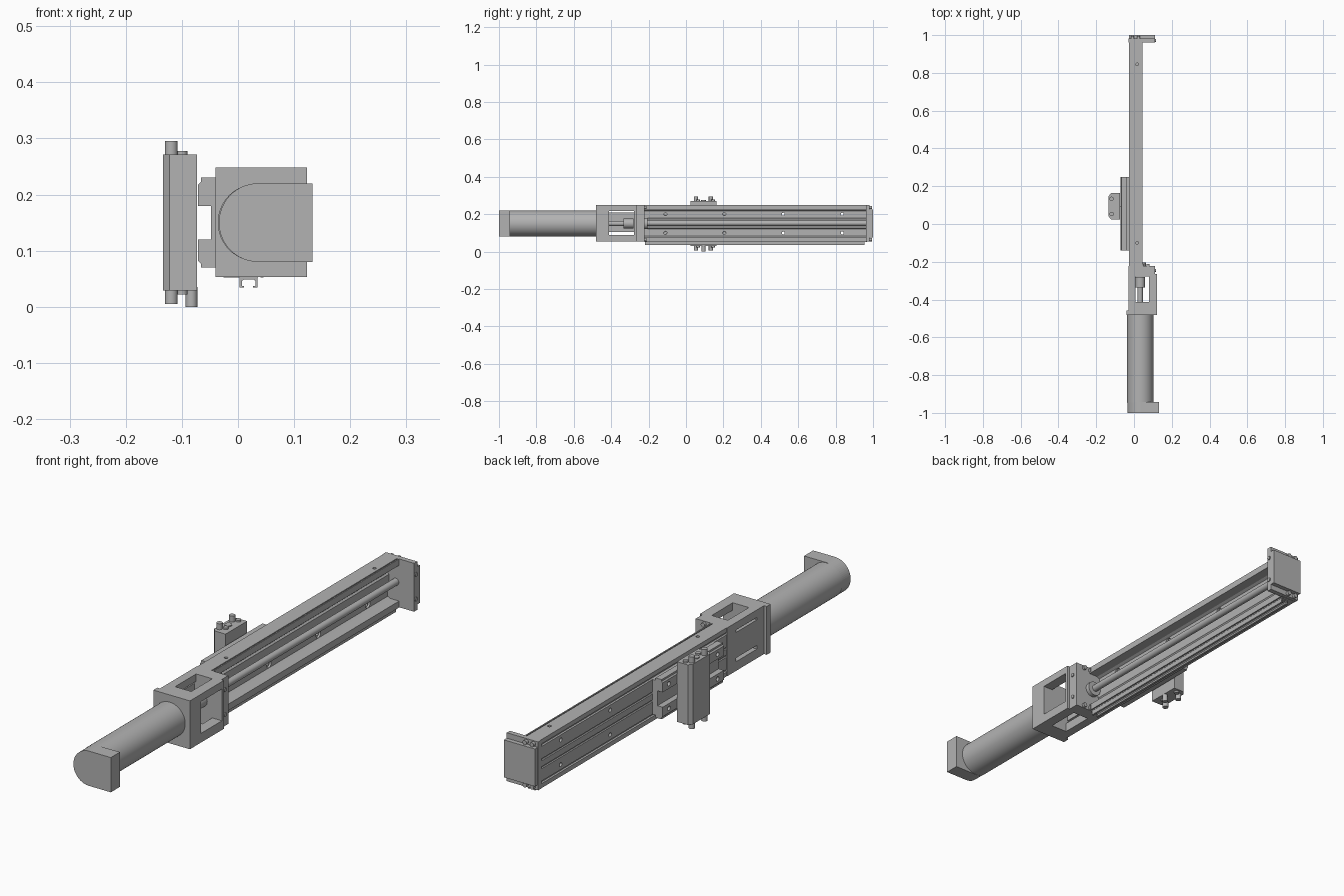
import bpy, bmesh, math
from mathutils import Vector

cube = bpy.data.objects.get("Cube")
if cube:
    bpy.data.objects.remove(cube, do_unlink=True)

metal = bpy.data.materials.new("plain grey metal")
metal.use_nodes = True
GREY = (0.45, 0.45, 0.45, 1)
metal.diffuse_color = GREY
metal.node_tree.nodes["Principled BSDF"].inputs["Base Color"].default_value = GREY
MID = 0.15  # height of the drive axis


def prism(name, pts, axis, a, b):
    """Extrude a closed 2D outline along an axis from a to b."""
    place = {"x": lambda u, v, w: (w, u, v),
             "y": lambda u, v, w: (u, w, v),
             "z": lambda u, v, w: (u, v, w)}[axis]
    bm = bmesh.new()
    face = bm.faces.new([bm.verts.new(place(u, v, a)) for u, v in pts])
    new = bmesh.ops.extrude_face_region(bm, geom=[face])["geom"]
    step = Vector(place(0, 0, b - a))
    bmesh.ops.translate(bm, vec=step, verts=[g for g in new if isinstance(g, bmesh.types.BMVert)])
    bmesh.ops.recalc_face_normals(bm, faces=bm.faces)
    mesh = bpy.data.meshes.new(name)
    bm.to_mesh(mesh)
    bm.free()
    mesh.materials.append(metal)
    ob = bpy.data.objects.new(name, mesh)
    bpy.context.collection.objects.link(ob)
    return ob


def box(name, x, y, z):
    return prism(name, [(x[0], y[0]), (x[1], y[0]), (x[1], y[1]), (x[0], y[1])], "z", *z)


def arc(u, v, r, start, end, n):
    return [(u + r * math.cos(start + (end - start) * i / n),
             v + r * math.sin(start + (end - start) * i / n)) for i in range(n + 1)]


def rod(name, u, v, r, axis, a, b, n=32):
    ob = prism(name, arc(u, v, r, 0, math.tau, n)[:-1], axis, a, b)
    bpy.context.view_layer.objects.active = ob
    bpy.ops.object.select_all(action="DESELECT")
    ob.select_set(True)
    bpy.ops.object.shade_smooth_by_angle(angle=math.radians(30))
    return ob


def cut(ob, *cutters):
    bpy.context.view_layer.objects.active = ob
    for c in cutters:
        c.hide_render = True
        mod = ob.modifiers.new("cut", "BOOLEAN")
        mod.operation, mod.solver, mod.object = "DIFFERENCE", "EXACT", c
        bpy.ops.object.modifier_apply(modifier=mod.name)
        bpy.data.objects.remove(c, do_unlink=True)


def mirrored(half):
    """Complete an outline given its upper half, measured from the drive axis."""
    return [(x, MID + h) for x, h in half] + [(x, MID - h) for x, h in reversed(half)]


# Motor and its D-shaped end cap
rod("motor_body", 0.033, MID, 0.069, "y", -0.945, -0.475, 64)
cap = [(0.133, 0.08), (0.133, 0.22)] + arc(0.036, MID, 0.07, math.pi / 2, 1.5 * math.pi, 32)
prism("motor_end_cap", cap, "y", -1.0, -0.942)

# Motor mount with a side window, a vertical window and thin rear slots
mount = box("motor_mount", (-0.028, 0.123), (-0.458, -0.265), (0.053, 0.248))
WINDOW = (-0.412, -0.278)
cut(mount,
    box("side_window", (0.0, 0.2), WINDOW, (0.09, 0.218)),
    box("upright_window", (0.008, 0.08), WINDOW, (0, 0.3)),
    box("lower_slot", (-0.1, 0.02), WINDOW, (0.09, 0.105)),
    box("upper_slot", (-0.1, 0.02), WINDOW, (0.208, 0.218)))
box("motor_flange", (-0.04, 0.123), (-0.482, -0.457), (0.053, 0.248))
box("bearing_plate", (-0.028, 0.112), (-0.266, -0.222), (0.053, 0.248))
rod("motor_shaft", 0.033, MID, 0.014, "y", -0.42, -0.3)
rod("shaft_coupling", 0.033, MID, 0.026, "y", -0.335, -0.28)
rod("screw_bearing", 0.033, MID, 0.03, "y", -0.222, -0.205)

# Channel rail: grooved back, hollow front with lipped flanges
half = [(-0.026, 0.012), (-0.022, 0.014), (-0.022, 0.018), (-0.026, 0.02),
        (-0.026, 0.07), (-0.02, 0.072), (-0.02, 0.078), (-0.026, 0.08),
        (-0.026, 0.098), (0.036, 0.098), (0.036, 0.092), (0.04, 0.092),
        (0.04, 0.098), (0.045, 0.098), (0.045, 0.072), (0.005, 0.072),
        (-0.006, 0.066), (-0.006, 0.03), (0.0, 0.024)]
rail = prism("channel_rail", mirrored(half), "y", -0.222, 0.968)

# Counterbored mounting holes and flange holes
for i in range(4):
    y = -0.11 + 0.315 * i
    for s in (-1, 1):
        z = MID + 0.05 * s
        cut(rail, rod("bore", y, z, 0.008, "x", -0.1, 0.1, 16),
            rod("counterbore", y, z, 0.015, "x", -0.014, 0.02, 20))
for y in (-0.1, 0.845):
    cut(rail, rod("flange_hole", 0.017, y, 0.007, "z", 0.235, 0.3, 16))

# Drive screw
rod("drive_screw", 0.03, MID + 0.002, 0.014, "y", -0.225, 0.97)

# Sensor strip hung under the rail, open downward with lips
strip = [(0.003, 0.053), (0.035, 0.053), (0.035, 0.034), (0.027, 0.034), (0.027, 0.037),
         (0.031, 0.037), (0.031, 0.046), (0.027, 0.049), (0.011, 0.049), (0.007, 0.046),
         (0.007, 0.037), (0.011, 0.037), (0.011, 0.034), (0.003, 0.034)]
prism("sensor_strip", strip, "y", -0.22, 0.955)

# End plate in two layers
box("end_plate", (-0.028, 0.112), (0.962, 0.982), (0.053, 0.248))
box("end_cover", (-0.026, 0.112), (0.982, 1.0), (0.075, 0.226))
for s in (-1, 1):
    z = MID + 0.086 * s
    for x in (-0.008, 0.024):
        rod("end_plate_bolt", x, z, 0.009, "y", 0.98, 0.994, 16)
        rod("bearing_plate_bolt", x + 0.05, z, 0.009, "y", -0.224, -0.212, 16)
    for y, name in ((0.972, "end_side_bolt"), (-0.245, "bearing_side_bolt")):
        rod(name, y, MID + 0.05 * s, 0.008, "x", 0.11, 0.116, 16)

# Slider: two ridges joined by a low web
slider = mirrored([(-0.048, 0.03), (-0.071, 0.03), (-0.071, 0.068), (-0.066, 0.073),
                   (-0.066, 0.08), (-0.04, 0.08), (-0.04, 0.07), (-0.024, 0.07)])
saddle = prism("slider", slider, "y", -0.14, 0.25)
for y in (-0.1, -0.02, 0.21):
    for s in (-1, 1):
        cut(saddle, rod("slider_hole", y, MID + 0.05 * s, 0.009, "x", -0.1, -0.055, 16))

# Carriage block with chamfered outer corners
outline = [(-0.073, 0.025), (-0.073, 0.163), (-0.122, 0.163), (-0.134, 0.148),
           (-0.134, 0.04), (-0.122, 0.025)]
prism("carriage_block", outline, "z", 0.029, 0.271)
for y in (0.053, 0.133):
    rod("upper_pin", -0.119, y, 0.0115, "z", 0.265, 0.295, 24)
    rod("lower_pin", -0.119, y, 0.0115, "z", 0.005, 0.035, 24)
    rod("upper_screw", -0.1, y + 0.012, 0.01, "z", 0.265, 0.278, 20)
    rod("lower_screw", -0.1, y + 0.012, 0.01, "z", 0.022, 0.035, 20)
rod("upper_bushing", -0.109, 0.094, 0.014, "z", 0.268, 0.275, 24)
rod("lower_stud", -0.083, 0.094, 0.0105, "z", 0.0, 0.035, 24)
